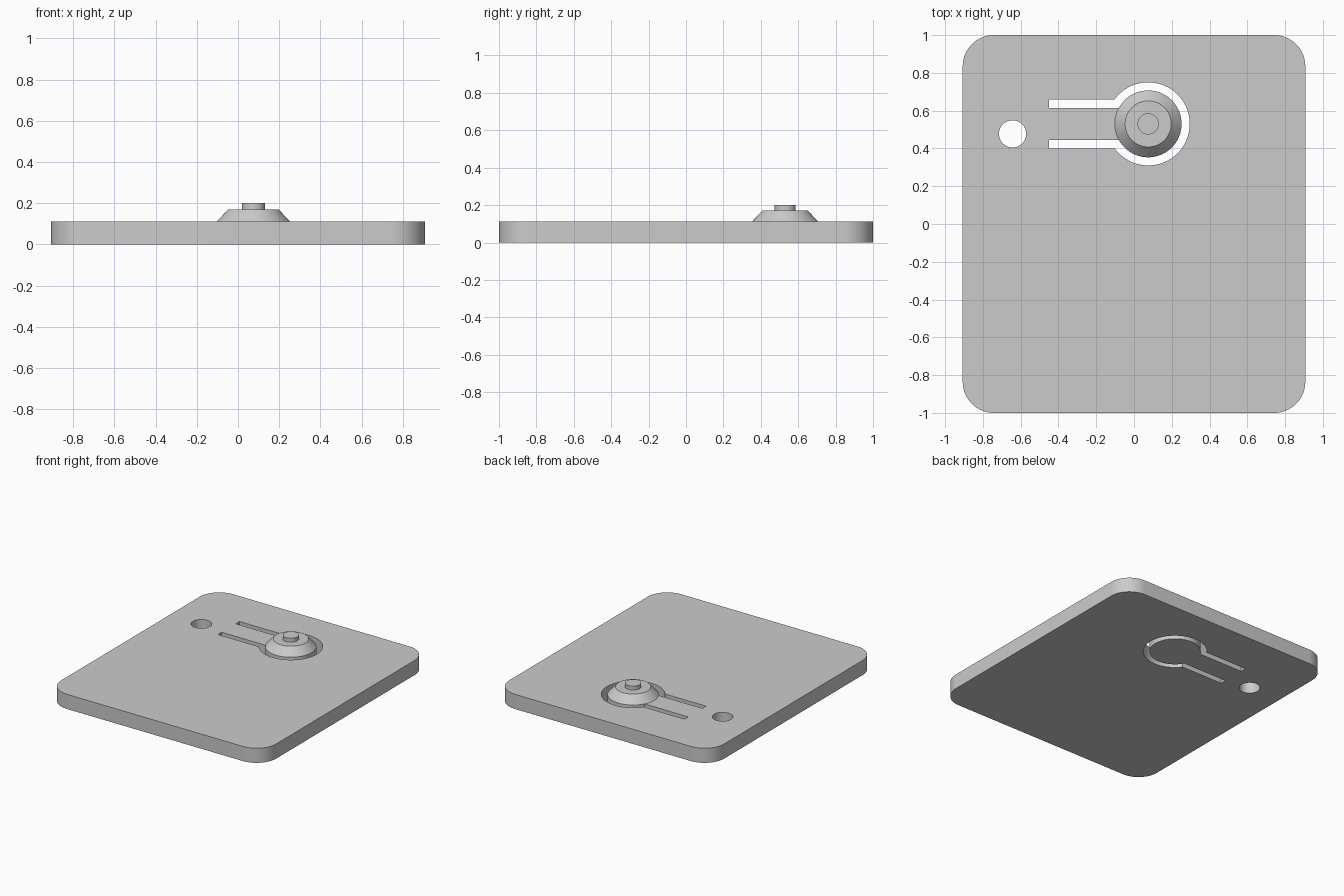
import bpy
import bmesh
from math import cos, sin, asin, pi, radians

if "Cube" in bpy.data.objects:
    bpy.data.objects.remove(bpy.data.objects["Cube"], do_unlink=True)

HALF_X, HALF_Y, THICK, CORNER = 0.907, 1.0, 0.112, 0.165
BUTTON = (0.075, 0.53)
PAD_R, GAP_R = 0.177, 0.22
ARM_IN, ARM_OUT, ARM_END = 0.085, 0.13, -0.45

grey = bpy.data.materials.new("light grey")
grey.use_nodes = True
grey.diffuse_color = (0.6, 0.6, 0.6, 1)
grey.node_tree.nodes["Principled BSDF"].inputs["Base Color"].default_value = (0.6, 0.6, 0.6, 1)


def arc(centre, r, start, end, steps):
    """Points along a circular arc."""
    angles = [start + (end - start) * i / steps for i in range(steps + 1)]
    return [(centre[0] + r * cos(a), centre[1] + r * sin(a)) for a in angles]


def finish(name, bm):
    bmesh.ops.recalc_face_normals(bm, faces=bm.faces)
    mesh = bpy.data.meshes.new(name)
    bm.to_mesh(mesh)
    bm.free()
    mesh.materials.append(grey)
    obj = bpy.data.objects.new(name, mesh)
    bpy.context.collection.objects.link(obj)
    bpy.ops.object.select_all(action='DESELECT')
    obj.select_set(True)
    bpy.context.view_layer.objects.active = obj
    bpy.ops.object.shade_smooth_by_angle(angle=radians(30))
    return obj


# Rounded rectangle outline
outline = []
for i, (sx, sy) in enumerate([(1, 1), (-1, 1), (-1, -1), (1, -1)]):
    centre = (sx * (HALF_X - CORNER), sy * (HALF_Y - CORNER))
    outline += arc(centre, CORNER, i * pi / 2, (i + 1) * pi / 2, 16)

# Slot that frees a round pad on a springy arm
outer = pi - asin(ARM_OUT / GAP_R)
inner = pi - asin(ARM_IN / PAD_R)
cy = BUTTON[1]
slot = [(ARM_END, cy + ARM_OUT)] + arc(BUTTON, GAP_R, outer, -outer, 56)
slot += [(ARM_END, cy - ARM_OUT), (ARM_END, cy - ARM_IN)]
slot += arc(BUTTON, PAD_R, -inner, inner, 56) + [(ARM_END, cy + ARM_IN)]

# Round hanging hole
hole = arc((-0.643, 0.477), 0.072, 0, 2 * pi, 40)[:-1]

# Plate: filled outline with cut-outs, extruded upwards
bm = bmesh.new()
edges = []
for loop in (outline, slot, hole):
    verts = [bm.verts.new((x, y, 0)) for x, y in loop]
    edges += [bm.edges.new((verts[i - 1], verts[i])) for i in range(len(verts))]
bmesh.ops.triangle_fill(bm, edges=edges, use_beauty=True, normal=(0, 0, 1))
result = bmesh.ops.extrude_face_region(bm, geom=bm.faces[:], use_keep_orig=True)
top = [g for g in result["geom"] if isinstance(g, bmesh.types.BMVert)]
bmesh.ops.translate(bm, verts=top, vec=(0, 0, THICK))
finish("plate", bm)

# Button: turned profile of a tapered cap with a small pin
profile = [(PAD_R, THICK), (0.122, 0.17), (0.056, 0.17), (0.056, 0.2), (0, 0.2)]
bm = bmesh.new()
verts = [bm.verts.new((r, 0, z)) for r, z in profile]
edges = [bm.edges.new(pair) for pair in zip(verts, verts[1:])]
bmesh.ops.spin(bm, geom=verts + edges, cent=(0, 0, 0), axis=(0, 0, 1),
               angle=2 * pi, steps=64, use_merge=True)
bmesh.ops.remove_doubles(bm, verts=bm.verts[:], dist=0.0005)
bmesh.ops.translate(bm, verts=bm.verts[:], vec=(*BUTTON, 0))
finish("button", bm)
